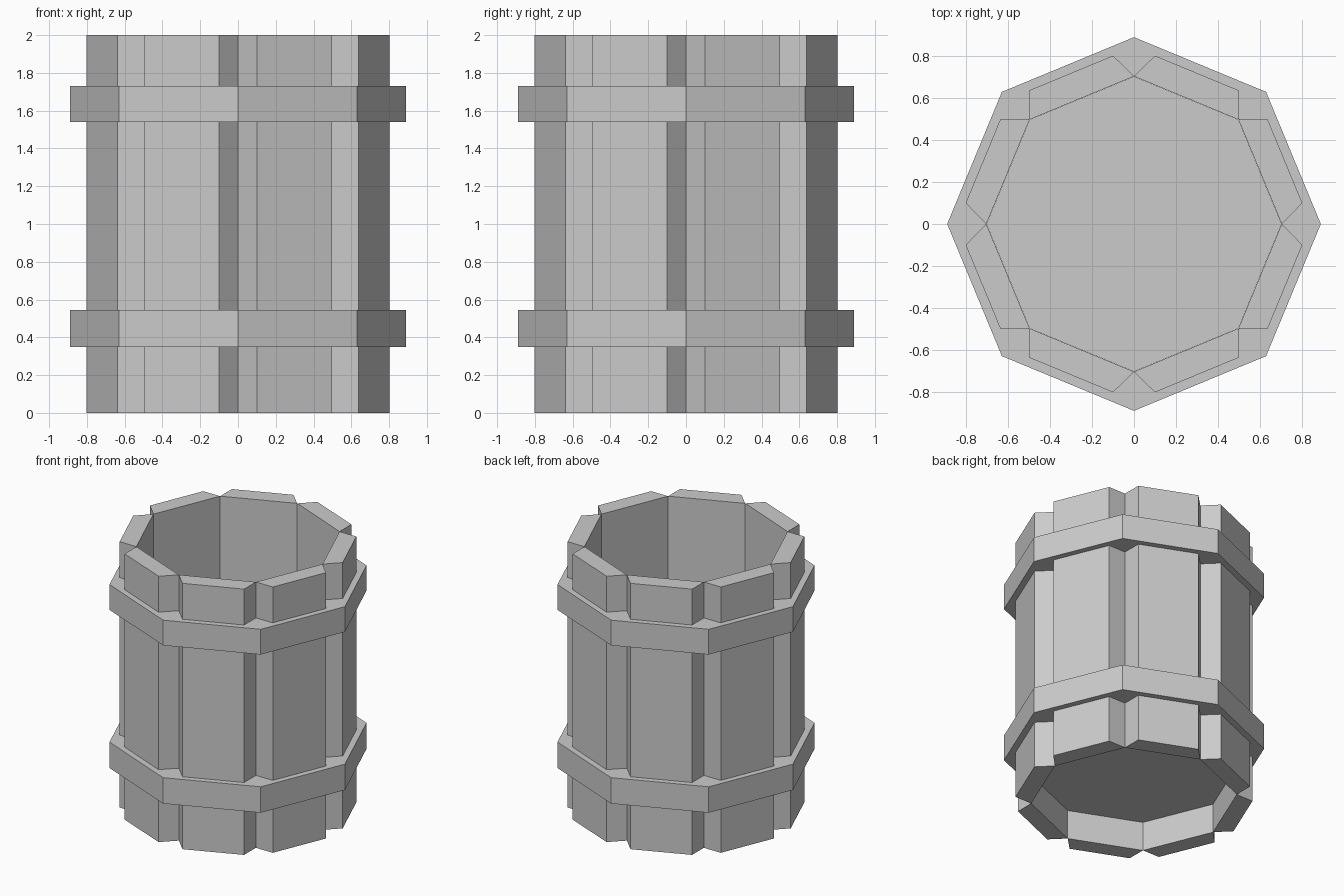
import bpy
from math import cos, sin, pi

if "Cube" in bpy.data.objects:
    bpy.data.objects.remove(bpy.data.objects["Cube"])

SIDES = 8


def make_mesh(name, verts, faces):
    mesh = bpy.data.meshes.new(name)
    mesh.from_pydata(verts, [], faces)
    mesh.update()
    obj = bpy.data.objects.new(name, mesh)
    bpy.context.collection.objects.link(obj)
    return obj


def prism(name, profile, z0, z1):
    """Extrude a counter-clockwise profile upwards."""
    n = len(profile)
    verts = [(x, y, z) for z in (z0, z1) for x, y in profile]
    faces = [tuple(reversed(range(n))), tuple(range(n, 2 * n))]
    faces += [(i, (i + 1) % n, n + (i + 1) % n, n + i) for i in range(n)]
    return make_mesh(name, verts, faces)


def octagon(r):
    return [(r * cos(2 * pi * i / SIDES), r * sin(2 * pi * i / SIDES)) for i in range(SIDES)]


def ring(name, r_in, r_out, z0, z1):
    """Eight-sided band with a rectangular section."""
    section = [(r_in, z0), (r_out, z0), (r_out, z1), (r_in, z1)]
    verts = [(x, y, z) for r, z in section for x, y in octagon(r)]
    faces = []
    for k in range(4):
        a, b = k * SIDES, (k + 1) % 4 * SIDES
        for i in range(SIDES):
            j = (i + 1) % SIDES
            faces.append((a + i, a + j, b + j, b + i))
    return make_mesh(name, verts, faces)


# Staves: bevel-sided planks, one per octagon side
stave = [(0.65, -0.269), (0.779, -0.215), (0.779, 0.215), (0.65, 0.269)]
for i in range(SIDES):
    a = (i + 0.5) * 2 * pi / SIDES
    profile = [(x * cos(a) - y * sin(a), x * sin(a) + y * cos(a)) for x, y in stave]
    prism(f"stave_{i + 1}", profile, 0, 2)

# Hoops around the staves
ring("lower_hoop", 0.708, 0.89, 0.35, 0.545)
ring("upper_hoop", 0.708, 0.89, 1.54, 1.73)

# Recessed floor
prism("floor", octagon(0.703), 0.22, 0.24)
